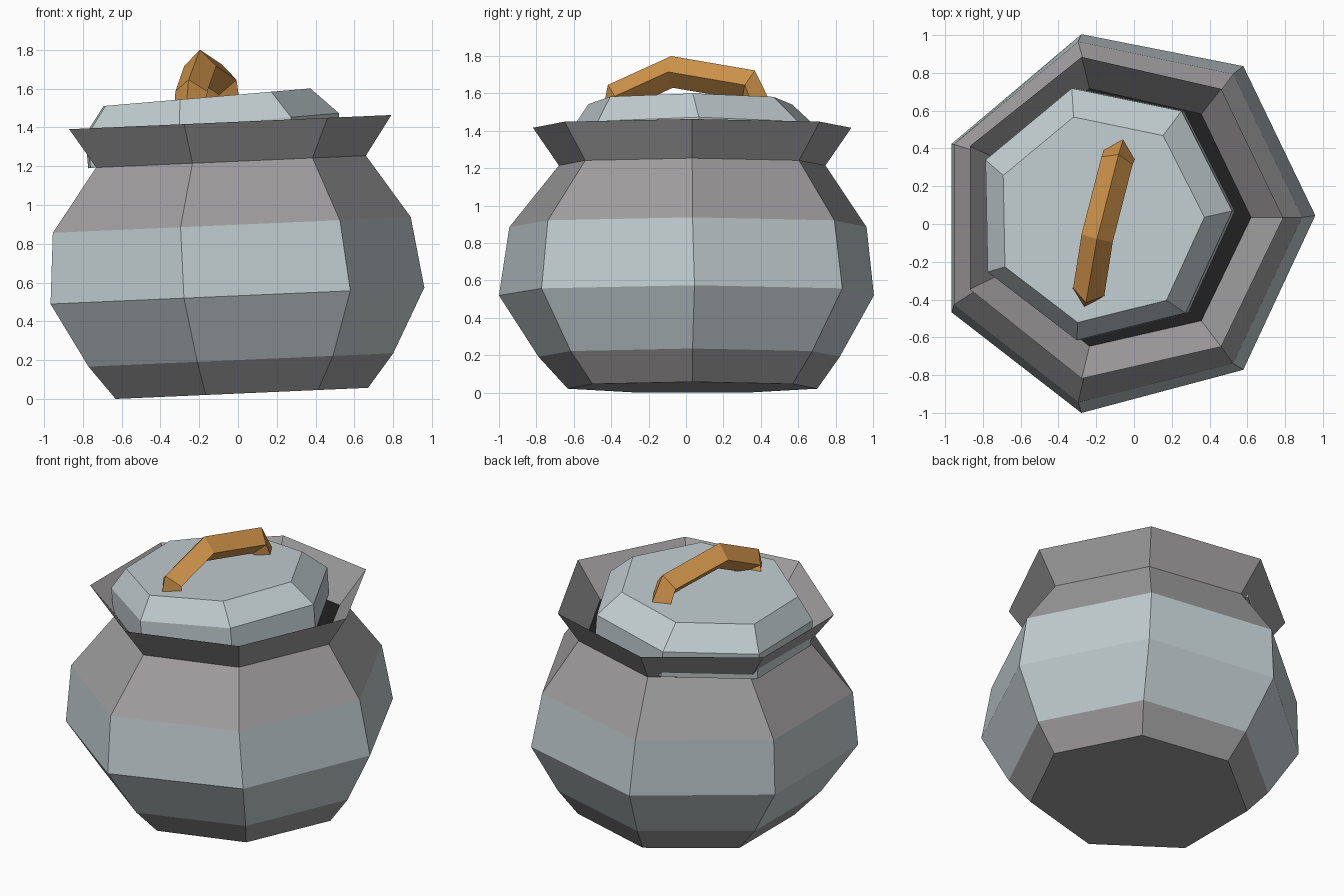
import bpy, bmesh
from math import sin, cos, tau
from mathutils import Vector

cube = bpy.data.objects.get("Cube")
if cube:
    bpy.data.objects.remove(cube, do_unlink=True)

SIDES = 7


def material(name, color):
    mat = bpy.data.materials.new(name)
    mat.use_nodes = True
    rgba = (*color, 1)
    mat.diffuse_color = rgba
    bsdf = mat.node_tree.nodes["Principled BSDF"]
    bsdf.inputs["Base Color"].default_value = rgba
    bsdf.inputs["Roughness"].default_value = 0.8
    return mat


def ring(radius, x, y, z, slope, turn=0.0, skew=0.0, stretch=1.0):
    """Seven-sided ring on a plane that rises towards +x."""
    points = []
    for i in range(SIDES):
        a = tau * i / SIDES + turn
        dx, dy = radius * cos(a), radius * sin(a)
        points.append(Vector((x + dx, y + dy * stretch + skew * cos(a), z + slope * dx)))
    return points


def loft(name, rings, mats, bands, caps):
    """Bridge rings; bands and caps give material indices (caps: first, last)."""
    bm = bmesh.new()
    loops = [[bm.verts.new(p) for p in r] for r in rings]
    n = len(loops[0])
    for low, high, band in zip(loops, loops[1:], bands):
        for i in range(n):
            j = (i + 1) % n
            bm.faces.new((low[i], low[j], high[j], high[i])).material_index = band
    bm.faces.new(loops[0][::-1]).material_index = caps[0]
    bm.faces.new(loops[-1]).material_index = caps[1]
    bmesh.ops.recalc_face_normals(bm, faces=bm.faces)
    mesh = bpy.data.meshes.new(name)
    bm.to_mesh(mesh)
    bm.free()
    for m in mats:
        mesh.materials.append(m)
    obj = bpy.data.objects.new(name, mesh)
    bpy.context.collection.objects.link(obj)
    return obj


pale = material("pale_iron", (0.54, 0.61, 0.63))
grey = material("grey_iron", (0.35, 0.34, 0.34))
dark = material("dark_interior", (0.015, 0.015, 0.015))
wood = material("wood", (0.64, 0.30, 0.07))

# Pot: slightly leaning body, flared rim and shadowed mouth
LEAN = 0.044
pot_rings = [
    ring(0.684, -0.014, 0.035, 0.028, LEAN),
    ring(0.826, -0.026, 0.02, 0.2, LEAN, skew=0.015),
    ring(1.013, -0.053, 0.01, 0.53, LEAN, skew=0.035, stretch=1.015),
    ring(0.97, -0.08, 0.015, 0.895, LEAN, skew=0.02, stretch=1.01),
    ring(0.731, -0.072, 0.033, 1.222, LEAN),
    ring(0.873, -0.083, 0.033, 1.425, LEAN),
    ring(0.70, -0.08, 0.035, 1.21, LEAN),
]
loft("pot", pot_rings, [pale, grey, dark], [1, 0, 0, 1, 1, 1], (1, 2))

# Lid: loose and tilted a little further than the pot
TILT = 0.085
lid_rings = [
    ring(0.684, -0.150, 0.055, 1.242, TILT, 0.02),
    ring(0.684, -0.164, 0.055, 1.415, TILT, 0.02),
    ring(0.558, -0.185, 0.025, 1.553, TILT, 0.02),
]
loft("lid", lid_rings, [pale], [0, 0], (0, 0))

# Handle: bent square bar set on edge; each station is centre and outward tilt
HALF = 0.085
along = Vector((0.2, 0.8, 0)).normalized()
side = Vector((along.y, -along.x, 0))
stations = [
    ((-0.245, -0.36, 1.52), -1.0),
    ((-0.240, -0.36, 1.585), -0.7),
    ((-0.195, -0.075, 1.715), -0.05),
    ((-0.090, 0.335, 1.645), 0.4),
    ((-0.075, 0.375, 1.54), 1.0),
]
handle_rings = []
for centre, out in stations:
    c = Vector(centre)
    up = along * out + Vector((0, 0, (1 - out * out) ** 0.5))
    handle_rings.append([c + d * HALF for d in (up, side, -up, -side)])
loft("lid_handle", handle_rings, [wood], [0] * 4, (0, 0))
